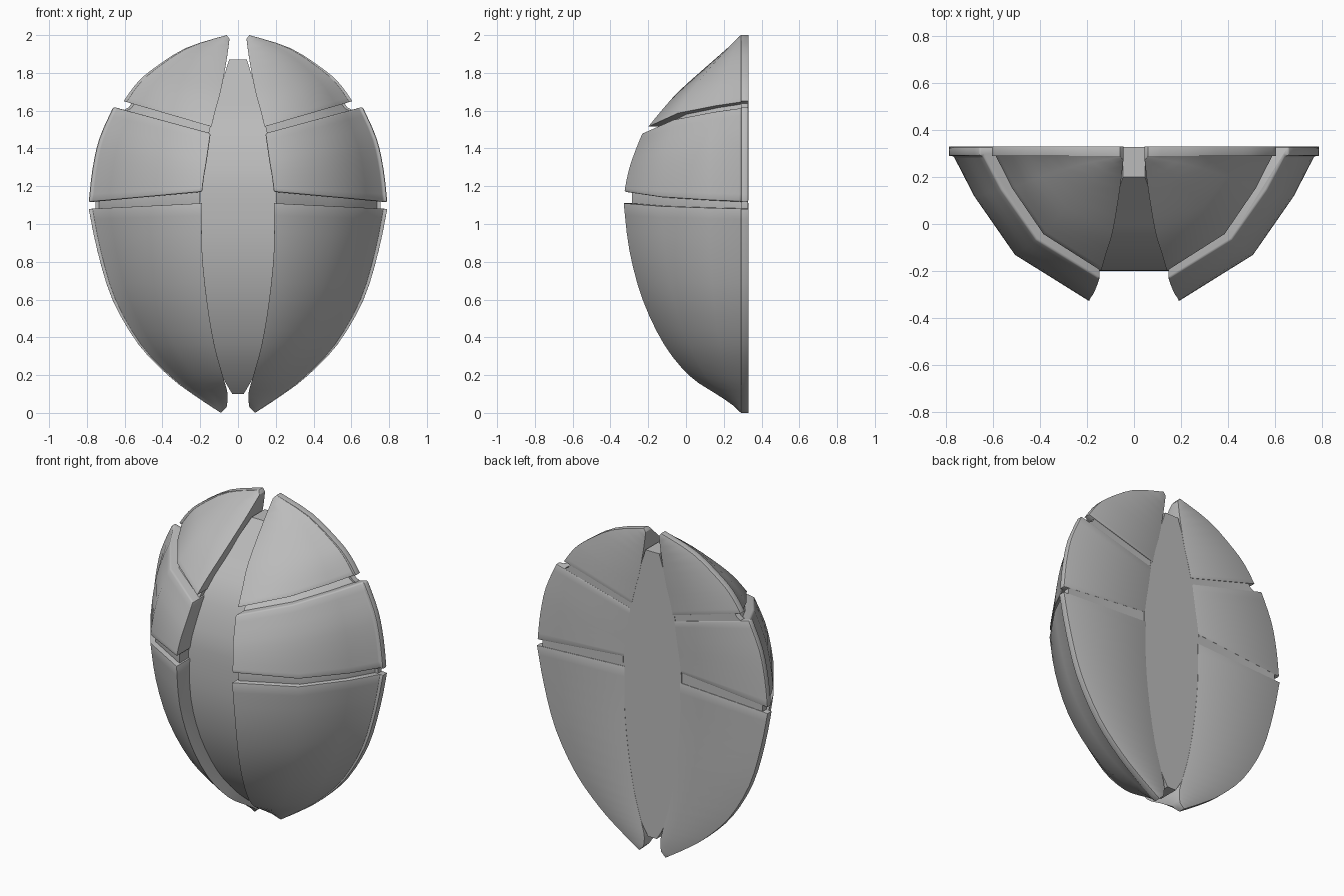
import bpy, bmesh, math

if "Cube" in bpy.data.objects:
    bpy.data.objects.remove(bpy.data.objects["Cube"])

grey = bpy.data.materials.new("shell_grey")
grey.diffuse_color = (0.5, 0.5, 0.5, 1)
grey.use_nodes = True
grey.node_tree.nodes["Principled BSDF"].inputs["Base Color"].default_value = grey.diffuse_color

BASE, BACK = 0.29, 0.33      # front and back of the flat rim
ARC = [(0, 1), (0.53, 0.68), (0.82, 0.276), (0.967, 0)]   # cross-section of the dome


def smooth_rows(rows, steps=3):
    """Catmull-Rom resampling of the control rows."""
    out = []
    for i in range(len(rows) - 1):
        a, b = rows[max(i - 1, 0)], rows[i]
        c, d = rows[i + 1], rows[min(i + 2, len(rows) - 1)]
        for s in range(steps):
            t = s / steps
            out.append([0.5 * (2 * q + (r - p) * t + (2 * p - 5 * q + 4 * r - w) * t * t
                               + (3 * q - p - 3 * r + w) * t ** 3)
                        for p, q, r, w in zip(a, b, c, d)])
    return out + [list(rows[-1])]


def loft(name, rings, mirror=True, bevel=0.0):
    """Closed solid through a list of equal-length rings."""
    bm = bmesh.new()
    vs = [[bm.verts.new(p) for p in ring] for ring in rings]
    n = len(vs[0])
    for a, b in zip(vs, vs[1:]):
        for k in range(n):
            bm.faces.new((a[k], a[(k + 1) % n], b[(k + 1) % n], b[k]))
    bm.faces.new(vs[0])
    bm.faces.new(vs[-1])
    bmesh.ops.recalc_face_normals(bm, faces=bm.faces[:])
    me = bpy.data.meshes.new(name)
    bm.to_mesh(me)
    bm.free()
    me.materials.append(grey)
    ob = bpy.data.objects.new(name, me)
    bpy.context.collection.objects.link(ob)
    bpy.ops.object.select_all(action='DESELECT')
    ob.select_set(True)
    bpy.context.view_layer.objects.active = ob
    if bevel:
        m = ob.modifiers.new("soft_edges", 'BEVEL')
        m.width, m.segments = bevel, 2
        m.limit_method, m.angle_limit = 'ANGLE', math.radians(42)
        bpy.ops.object.modifier_apply(modifier=m.name)
    if mirror:
        m = ob.modifiers.new("other_side", 'MIRROR')
        m.use_mirror_merge = False
        bpy.ops.object.modifier_apply(modifier=m.name)
    bpy.ops.object.shade_smooth_by_angle(angle=math.radians(40))
    return ob


def ring(row, back=BACK):
    """Half cross-section from the spine edge out to the rim and back."""
    xi, yf, zi, xo, zo = row
    pts = [(xi + (xo - xi) * u, BASE + (yf - BASE) * v, zi + (zo - zi) * u) for u, v in ARC]
    return pts + [(xo, BASE, zo), (xo, back, zo), (xi, back, zi)]


# control rows: inner x, front y, inner z, rim x, rim z
upper = [(.045, .275, 1.98, .06, 2.0), (.06, .15, 1.87, .28, 1.93), (.09, -.03, 1.71, .465, 1.81),
         (.12, -.13, 1.6, .545, 1.735), (.14, -.2, 1.515, .605, 1.65)]
middle = [(.145, -.235, 1.48, .66, 1.62), (.165, -.29, 1.34, .735, 1.45),
          (.18, -.315, 1.25, .772, 1.28), (.19, -.33, 1.17, .79, 1.115)]
lower = [(.19, -.33, 1.11, .79, 1.08), (.19, -.30, .86, .745, .86), (.165, -.23, .6, .665, .6),
         (.125, -.115, .36, .525, .36), (.08, .02, .195, .36, .19), (.055, .16, .1, .22, .085),
         (.06, .27, .03, .09, 0)]

# six outer plates
for name, rows in (("upper_plates", upper), ("middle_plates", middle), ("lower_plates", lower)):
    loft(name, [ring(r) for r in smooth_rows(rows)], bevel=0.01)

# recessed body showing in the grooves
inner = [(xi + .012, min(yf + .045, .285), 1 + (zi - 1) * .95, xo * .95 + .004, 1 + (zo - 1) * .95)
         for xi, yf, zi, xo, zo in upper + middle + lower]
loft("groove_floor", [ring(r, BACK - .003) for r in inner])

# central spine: half width, front y, z
spine = [(.047, .2, 1.87), (.1, .05, 1.7), (.15, -.1, 1.52), (.185, -.18, 1.3), (.2, -.2, 1.12),
         (.2, -.19, .86), (.175, -.13, .6), (.135, -.02, .36), (.085, .1, .2), (.03, .2, .1)]
loft("centre_spine", [[(-w, y, z), (w, y, z), (w, BACK - .001, z), (-w, BACK - .001, z)]
                      for w, y, z in smooth_rows(spine)], mirror=False)
